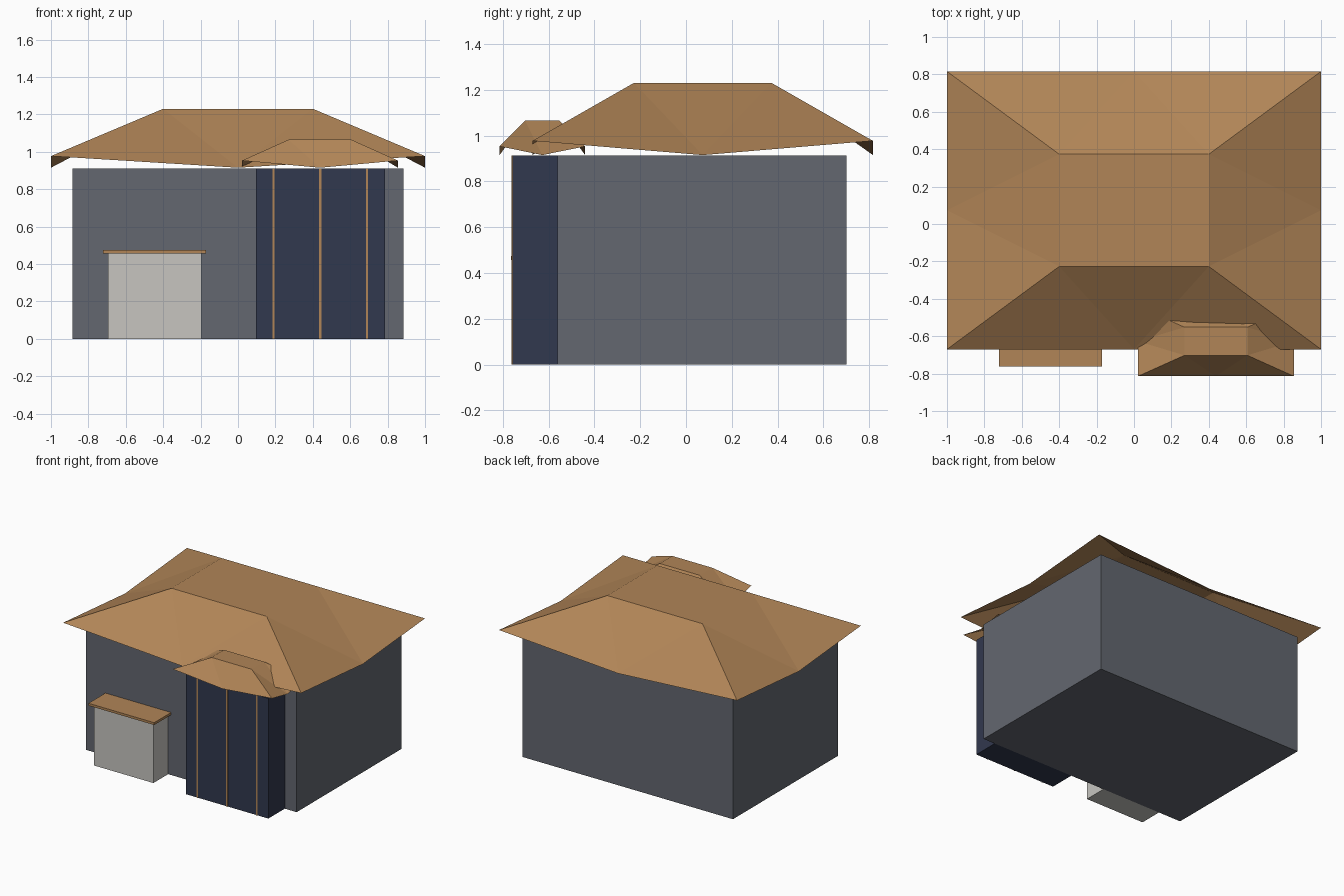
import bpy, bmesh

cube = bpy.data.objects.get("Cube")
if cube:
    bpy.data.objects.remove(cube, do_unlink=True)


def material(name, rgb):
    mat = bpy.data.materials.new(name)
    mat.use_nodes = True
    mat.diffuse_color = (*rgb, 1)
    mat.node_tree.nodes["Principled BSDF"].inputs["Base Color"].default_value = (*rgb, 1)
    return mat


wall_grey = material("wall grey", (0.125, 0.135, 0.16))
navy = material("navy", (0.031, 0.04, 0.077))
wood = material("warm wood", (0.44, 0.235, 0.095))
off_white = material("off white", (0.57, 0.56, 0.53))


def finish(name, bm, mat):
    mesh = bpy.data.meshes.new(name)
    bm.to_mesh(mesh)
    bm.free()
    mesh.materials.append(mat)
    obj = bpy.data.objects.new(name, mesh)
    bpy.context.collection.objects.link(obj)
    return obj


def box(name, mat, x, y, z):
    """Box spanning the given (low, high) ranges."""
    bm = bmesh.new()
    bmesh.ops.create_cube(bm, size=1)
    for v in bm.verts:
        v.co = [r[0] + (c + 0.5) * (r[1] - r[0]) for r, c in zip((x, y, z), v.co)]
    return finish(name, bm, mat)


def swept_roof(name, mat, centre, eave, top, z_mid, z_corner, z_top):
    """Open hipped roof with a flat top and eaves that dip mid-side."""
    cx, cy = centre
    bm = bmesh.new()
    signs = [(-1, -1), (1, -1), (1, 1), (-1, 1)]
    mids = [(0, -1), (1, 0), (0, 1), (-1, 0)]

    def ring(dirs, half, z):
        return [bm.verts.new((cx + sx * half[0], cy + sy * half[1], z)) for sx, sy in dirs]

    corners = ring(signs, eave, z_corner)
    middles = ring(mids, eave, z_mid)
    crown = ring(signs, top, z_top)
    bm.faces.new(crown)
    for i in range(4):
        j = (i + 1) % 4
        bm.faces.new((corners[i], middles[i], crown[i]))
        bm.faces.new((middles[i], corners[j], crown[j]))
        bm.faces.new((middles[i], crown[j], crown[i]))
    return finish(name, bm, mat)


# Main building and its roof
wall_top = 0.912
box("main_building", wall_grey, (-0.885, 0.885), (-0.56, 0.70), (0, wall_top))
swept_roof("main_roof", wood, (0, 0.073), (1, 0.743), (0.4, 0.3), 0.915, 0.977, 1.23)

# Projecting entrance bay, its roof and trim strips
box("entrance_bay", navy, (0.095, 0.785), (-0.757, -0.56), (0, wall_top))
swept_roof("entrance_roof", wood, (0.438, -0.627), (0.417, 0.187), (0.168, 0.075),
           0.915, 0.953, 1.065)
for side, x in (("right", 0.19), ("middle", 0.44), ("left", 0.69)):
    box(f"trim_strip_{side}", wood, (x - 0.006, x + 0.006), (-0.761, -0.757), (0, wall_top))

# Service counter
box("counter_base", off_white, (-0.695, -0.195), (-0.737, -0.56), (0, 0.457))
box("counter_top", wood, (-0.722, -0.17), (-0.763, -0.56), (0.457, 0.475))
